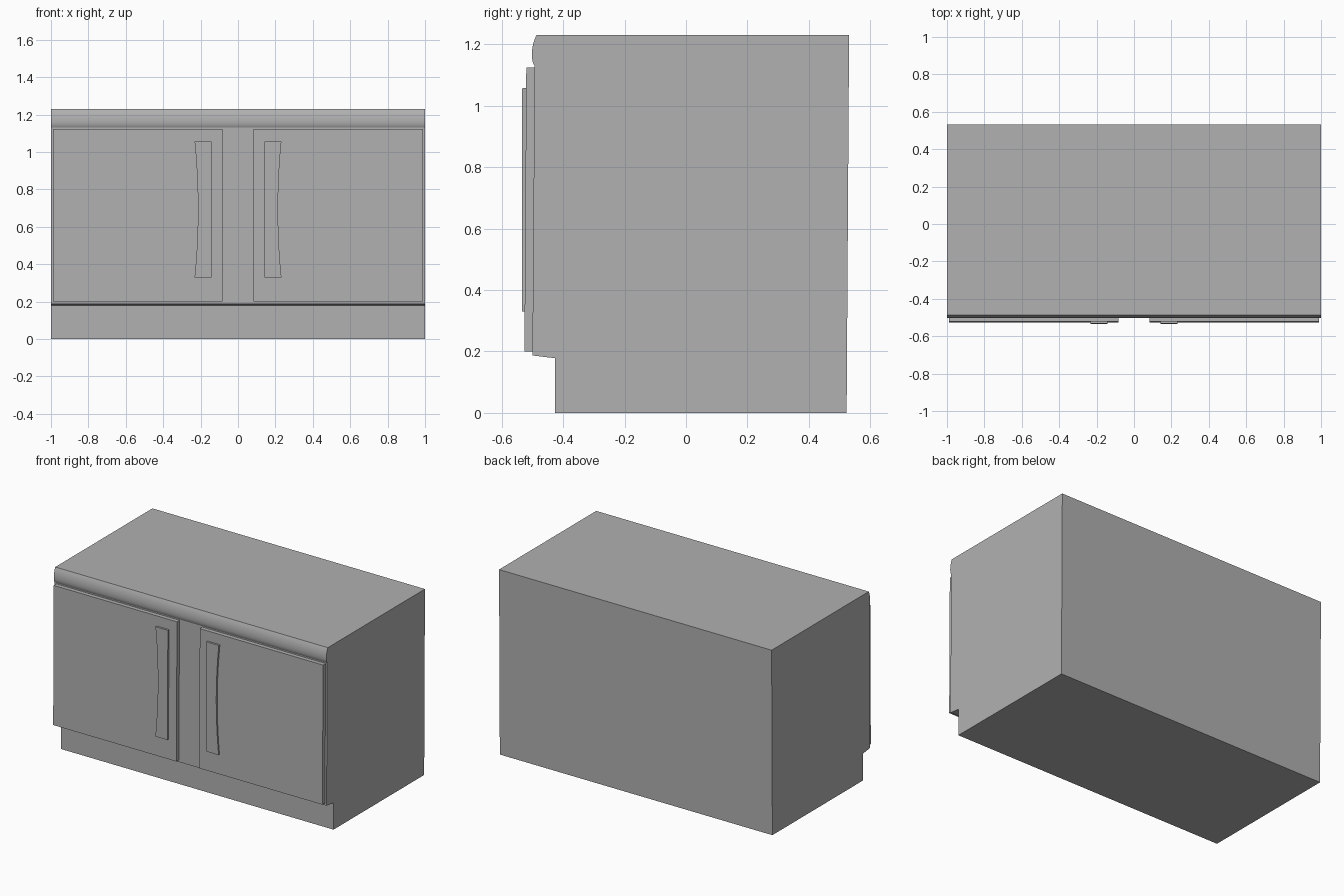
import bpy, bmesh, math

if "Cube" in bpy.data.objects:
    bpy.data.objects.remove(bpy.data.objects["Cube"])

# Dark grey finish shared by all parts
GREY = bpy.data.materials.new("grey_finish")
GREY.diffuse_color = (0.44, 0.44, 0.44, 1)
GREY.use_nodes = True
GREY.node_tree.nodes["Principled BSDF"].inputs["Base Color"].default_value = GREY.diffuse_color


def loft(name, loop_a, loop_b, smooth=False):
    """Closed solid between two matching outlines."""
    bm = bmesh.new()
    a = [bm.verts.new(p) for p in loop_a]
    b = [bm.verts.new(p) for p in loop_b]
    bm.faces.new(a)
    bm.faces.new(b[::-1])
    n = len(a)
    for i in range(n):
        j = (i + 1) % n
        bm.faces.new((a[j], a[i], b[i], b[j]))
    bmesh.ops.recalc_face_normals(bm, faces=bm.faces)
    mesh = bpy.data.meshes.new(name)
    bm.to_mesh(mesh)
    bm.free()
    mesh.materials.append(GREY)
    if smooth:
        for p in mesh.polygons:
            p.use_smooth = True
        mesh.set_sharp_from_angle(angle=math.radians(25))
    obj = bpy.data.objects.new(name, mesh)
    bpy.context.collection.objects.link(obj)
    return obj


def along_x(name, profile, x0, x1, smooth=False):
    return loft(name, [(x0, y, z) for y, z in profile],
                [(x1, y, z) for y, z in profile], smooth)


def lean(y_low, y_high, z):
    """Depth of a slightly tilted front surface at height z."""
    return y_low + (y_high - y_low) * (z - 0.2) / 0.924


# Cabinet body: toe kick, tilted front, rounded worktop lip
lip = [(-0.493, 1.13), (-0.4985, 1.14), (-0.501, 1.152), (-0.502, 1.166),
       (-0.501, 1.182), (-0.498, 1.2), (-0.493, 1.216), (-0.487, 1.23)]
body = [(0.523, 0), (-0.427, 0), (-0.426, 0.178), (-0.5, 0.187)] + lip + [(0.531, 1.23)]
along_x("cabinet_body", body, -1, 1, smooth=True)

door = [(-0.495, 0.2), (-0.526, 0.2), (-0.52, 1.124), (-0.49, 1.124)]

# Handle outline: straight inner edge, bowed-in outer edge
Z_LOW, Z_HIGH, STEPS = 0.33, 1.057, 10
outer = []
for i in range(STEPS + 1):
    t = i / STEPS
    outer.append((0.214 + 0.018 * (2 * t - 1) ** 2, Z_LOW + (Z_HIGH - Z_LOW) * t))
outline = [(0.142, Z_HIGH), (0.142, Z_LOW)] + outer

for side, s in (("left", -1), ("right", 1)):
    along_x(side + "_door", door, s * 0.084, s * 0.988)
    loft(side + "_handle",
         [(s * x, lean(-0.535, -0.533, z), z) for x, z in outline],
         [(s * x, lean(-0.52, -0.514, z), z) for x, z in outline],
         smooth=True)
